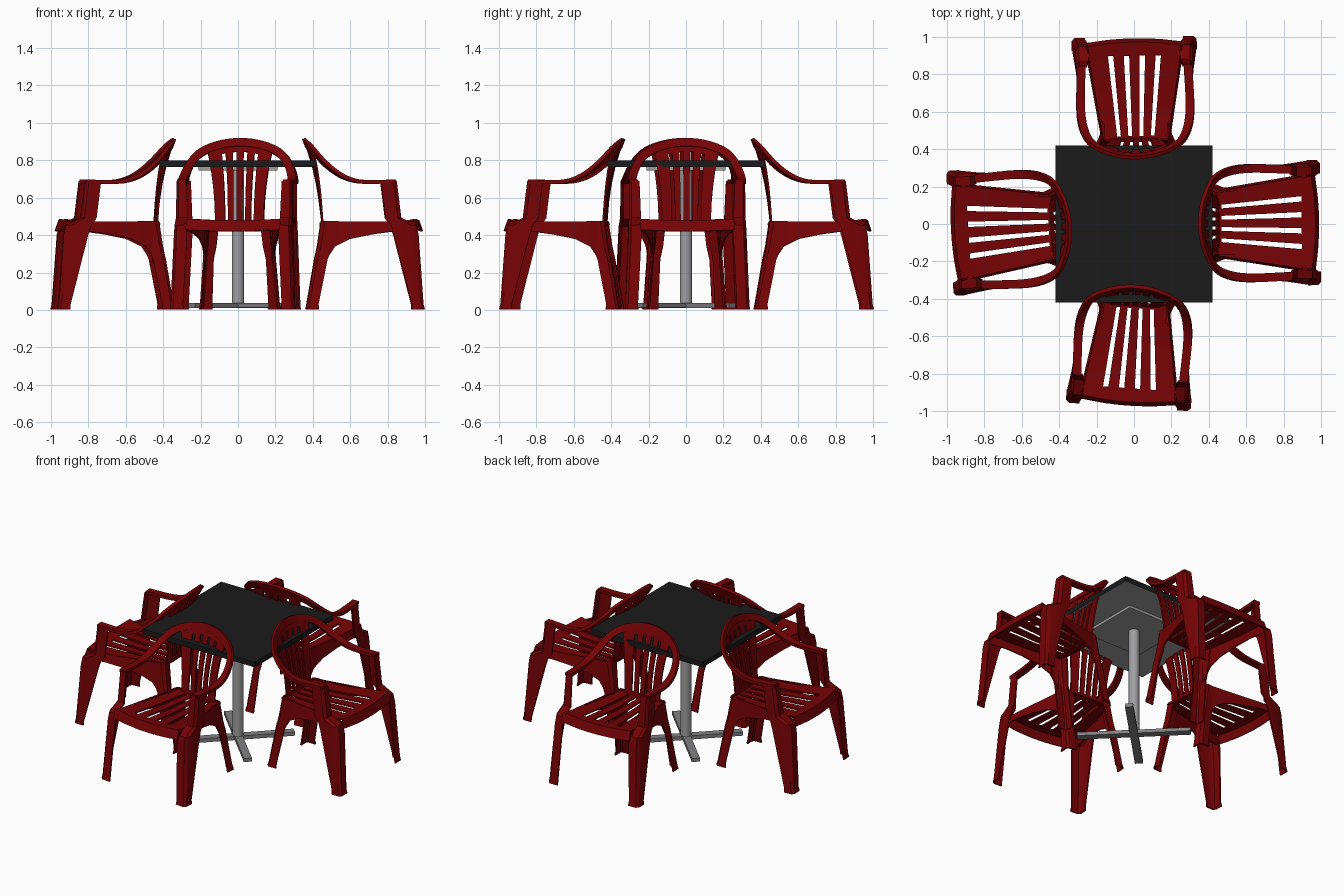
import bpy, bmesh
from math import radians, pi
from mathutils import Matrix, Vector

if "Cube" in bpy.data.objects:
    bpy.data.objects.remove(bpy.data.objects["Cube"])


def material(name, rgb):
    m = bpy.data.materials.new(name)
    m.use_nodes = True
    m.diffuse_color = (*rgb, 1)
    node = next(n for n in m.node_tree.nodes if n.type == 'BSDF_PRINCIPLED')
    node.inputs["Base Color"].default_value = (*rgb, 1)
    return m


RED = material("red plastic", (0.18, 0.0008, 0.0015))
BLACK = material("black table top", (0.0105, 0.0105, 0.0105))
STEEL = material("light grey metal", (0.35, 0.35, 0.36))
BASE = material("mid grey base", (0.22, 0.22, 0.23))


def add_object(name, bm, mats):
    mesh = bpy.data.meshes.new(name)
    bm.to_mesh(mesh)
    bm.free()
    for m in mats:
        mesh.materials.append(m)
    ob = bpy.data.objects.new(name, mesh)
    bpy.context.collection.objects.link(ob)
    return ob


def activate(ob):
    bpy.ops.object.select_all(action='DESELECT')
    ob.select_set(True)
    bpy.context.view_layer.objects.active = ob


def modify(ob, kind, **settings):
    mod = ob.modifiers.new(kind.lower(), kind)
    for key, value in settings.items():
        setattr(mod, key, value)
    bpy.ops.object.modifier_apply(modifier=mod.name)


def sheet(name, rows, thickness, skip=lambda r, c: False, mirror=False, rounded=False):
    """Moulded shell: a grid of points given thickness."""
    bm = bmesh.new()
    grid = [[bm.verts.new(p) for p in row] for row in rows]
    for r in range(len(grid) - 1):
        for c in range(len(grid[0]) - 1):
            if not skip(r, c):
                bm.faces.new((grid[r][c], grid[r][c + 1], grid[r + 1][c + 1], grid[r + 1][c]))
    ob = add_object(name, bm, [RED])
    activate(ob)
    if rounded:
        modify(ob, 'SUBSURF', levels=2, boundary_smooth='PRESERVE_CORNERS')
    modify(ob, 'SOLIDIFY', thickness=thickness, offset=0)
    if mirror:
        modify(ob, 'MIRROR', use_axis=(False, True, False), use_mirror_merge=False)
    bm = bmesh.new()
    bm.from_mesh(ob.data)
    bmesh.ops.recalc_face_normals(bm, faces=bm.faces)
    bm.to_mesh(ob.data)
    bm.free()
    bpy.ops.object.shade_smooth_by_angle(angle=radians(35))
    return ob


# Chair space: x runs forward from the top of the back, y across, z up.
# Shared column layout: four slots between five slats
cols = [-1.0]
for centre in (-0.53, -0.177, 0.177, 0.53):
    cols += [centre - 0.06, centre + 0.06]
cols.append(1.0)

# Seat with slots and a turned-down front edge
seat_rows = []
for x, z in ((0.10, 0.455), (0.13, 0.45), (0.35, 0.452), (0.56, 0.465), (0.61, 0.475), (0.628, 0.42)):
    half = 0.165 + (x - 0.1) * 0.165
    bulge = 0.02 if x > 0.6 else 0
    seat_rows.append([(x + bulge * (1 - t * t), half * t, z + 0.008 * t * t) for t in cols])
seat = sheet("seat", seat_rows, 0.01, lambda r, c: c % 2 == 1 and r in (1, 2))

# Curved back rest, meeting the hoop at its top
back_rows = []
for f in (0, 0.07, 0.3, 0.5, 0.7, 0.89, 1):
    row = []
    for t in cols:
        y = (0.13 + 0.045 * f * f) * t
        z = 0.45 + f * (0.445 - 1.4 * y * y)
        x = 0.115 - 0.05 * f - 0.045 * f ** 3 + 1.4 * y * y * f
        row.append((x, y, z))
    back_rows.append(row)
back = sheet("back_rest", back_rows, 0.01, lambda r, c: c % 2 == 1 and 0 < r < 5)

# Continuous arms and hoop: position, then blend from flat arm to upright hoop
half_path = [((0.505, 0.285, 0.688), 0), ((0.36, 0.292, 0.682), 0), ((0.28, 0.294, 0.688), 0.06),
             ((0.2, 0.288, 0.722), 0.25), ((0.13, 0.265, 0.78), 0.5), ((0.095, 0.238, 0.818), 0.63),
             ((0.068, 0.198, 0.852), 0.75), ((0.032, 0.11, 0.886), 0.9), ((0.018, 0, 0.899), 1)]
hoop_rows = []
for p, k in half_path:
    w = Vector((0, 1, 0)).lerp(Vector((-0.35, 0, 0.94)), k).normalized() * 0.023
    hoop_rows.append([Vector(p) - w, Vector(p) + w])
flip = Vector((1, -1, 1))
hoop_rows += [[p * flip for p in row] for row in reversed(hoop_rows[:-1])]
hoop = sheet("arms_and_hoop", hoop_rows, 0.02, rounded=True)


def leg(name, sections):
    """Angle-section leg; each section is z, free edge x, corner x, outer y, inner y."""
    rows = []
    for z, free, corner, out, inn in sections:
        dx = (free - corner) * 0.2
        dy = (inn - out) * 0.2
        rows.append([(free, out, z), (corner + dx, out, z), (corner, out + dy, z), (corner, inn, z)])
    return sheet(name, rows, 0.01, mirror=True)


# Front legs run up to carry the arms, drawing in above seat height
front_legs = leg("front_legs", [
    (0.003, 0.59, 0.655, 0.33, 0.262), (0.03, 0.59, 0.648, 0.327, 0.264), (0.40, 0.495, 0.622, 0.312, 0.245),
    (0.45, 0.48, 0.61, 0.31, 0.245), (0.49, 0.45, 0.53, 0.307, 0.247), (0.69, 0.425, 0.505, 0.305, 0.255)])
rear_legs = leg("rear_legs", [
    (0.003, 0.095, 0.028, 0.215, 0.15), (0.03, 0.092, 0.034, 0.208, 0.15), (0.27, 0.14, 0.075, 0.188, 0.14),
    (0.34, 0.17, 0.09, 0.182, 0.125), (0.475, 0.2, 0.11, 0.172, 0.11)])

# Arched side panels under the seat
arch = [(0.12, 0.25), (0.14, 0.28), (0.18, 0.34), (0.26, 0.38), (0.38, 0.405), (0.49, 0.42), (0.61, 0.42)]
side_rows = [[(x, 0.165 + (x - 0.1) * 0.165 + lip, z if lip else 0.472) for x, z in arch] for lip in (0, 0.012)]
side_panels = sheet("side_panels", side_rows, 0.01, mirror=True)

# Four chairs around the table: place and heading
places = [("front", 0.015, -0.32, -94), ("back", 0.012, 0.34, 91),
          ("left", 0.337, 0.002, 0.5), ("right", -0.326, -0.01, 183.5)]
for part in (seat, back, hoop, front_legs, rear_legs, side_panels):
    base_name = part.name
    for i, (where, x, y, angle) in enumerate(places):
        ob = part if i == 0 else part.copy()
        if i:
            bpy.context.collection.objects.link(ob)
        ob.name = where + "_chair_" + base_name
        ob.matrix_world = Matrix.Translation((x, y, 0)) @ Matrix.Rotation(radians(angle), 4, 'Z')


def box(name, size, z, mats, turn=0):
    bm = bmesh.new()
    bmesh.ops.create_cube(bm, size=1)
    bmesh.ops.scale(bm, vec=size, verts=bm.verts)
    if len(mats) > 1:
        for f in bm.faces:
            f.material_index = int(f.normal.z < -0.5)
    ob = add_object(name, bm, mats)
    ob.location.z = z
    ob.rotation_euler.z = turn
    return ob


# Table: black top with a grey underside, plate, post and crossed base
box("table_top", (0.84, 0.84, 0.035), 0.781, [BLACK, STEEL])
box("mounting_plate", (0.42, 0.42, 0.018), 0.755, [STEEL])
for i in (0, 1):
    box("base_bar", (0.70, 0.05, 0.025 - 0.001 * i), 0.024, [BASE], pi / 4 + i * pi / 2)
bm = bmesh.new()
bmesh.ops.create_cone(bm, cap_ends=True, segments=24, radius1=0.033, radius2=0.033, depth=0.72)
post = add_object("table_post", bm, [STEEL])
post.location.z = 0.39
activate(post)
bpy.ops.object.shade_smooth_by_angle(angle=radians(35))
